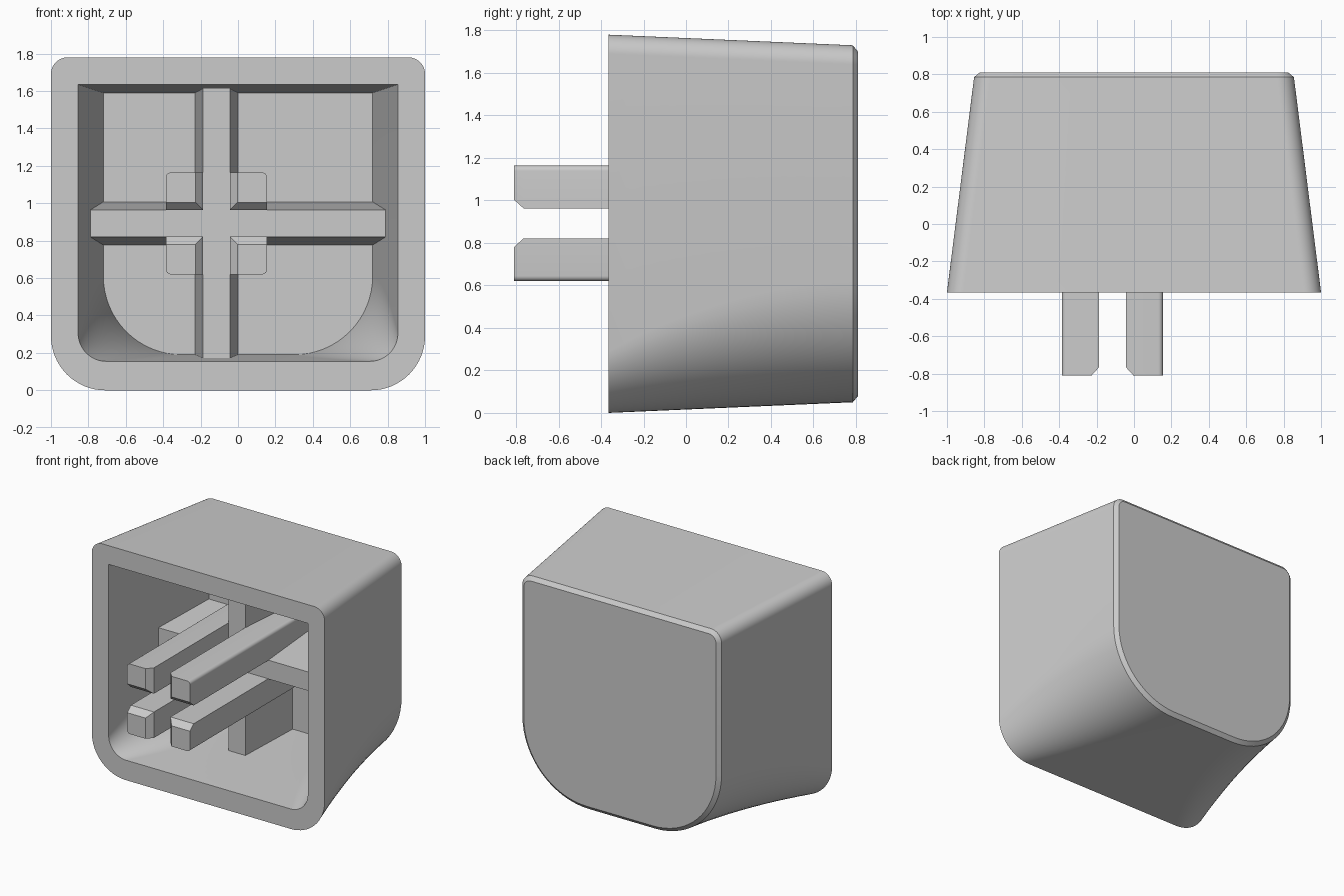
import bpy, bmesh, math

cube = bpy.data.objects.get("Cube")
if cube:
    bpy.data.objects.remove(cube, do_unlink=True)

grey = bpy.data.materials.new("light grey plastic")
grey.use_nodes = True
COLOUR = (0.6, 0.6, 0.6, 1)
grey.diffuse_color = COLOUR
grey.node_tree.nodes["Principled BSDF"].inputs["Base Color"].default_value = COLOUR


def lerp(a, b, t):
    return a + (b - a) * t


def ring(y, x0, x1, z0, z1, radii, n=16):
    """Rounded rectangle at depth y; radii go bottom left, bottom right, top right, top left."""
    corners = [(x0, z0, 1, 1), (x1, z0, -1, 1), (x1, z1, -1, -1), (x0, z1, 1, -1)]
    pts = []
    for k, ((cx, cz, sx, sz), r) in enumerate(zip(corners, radii)):
        for i in range(n + 1):
            a = math.pi * (1 + k / 2 + i / n / 2)
            pts.append((cx + sx * r + r * math.cos(a), y, cz + sz * r + r * math.sin(a)))
    return pts


def loft(name, rings):
    """Skin the rings in order and cap both ends."""
    bm = bmesh.new()
    loops = [[bm.verts.new(p) for p in r] for r in rings]
    for a, b in zip(loops, loops[1:]):
        for i in range(len(a)):
            j = (i + 1) % len(a)
            bm.faces.new((a[i], a[j], b[j], b[i]))
    bm.faces.new(loops[0])
    bm.faces.new(loops[-1])
    bmesh.ops.remove_doubles(bm, verts=bm.verts, dist=1e-5)
    bmesh.ops.recalc_face_normals(bm, faces=bm.faces)
    mesh = bpy.data.meshes.new(name)
    bm.to_mesh(mesh)
    bm.free()
    mesh.materials.append(grey)
    obj = bpy.data.objects.new(name, mesh)
    bpy.context.collection.objects.link(obj)
    bpy.ops.object.select_all(action='DESELECT')
    obj.select_set(True)
    bpy.context.view_layer.objects.active = obj
    bpy.ops.object.shade_smooth_by_angle(angle=math.radians(30))
    return obj


def drafted(y0, y1, half, bottom, top, low_r, top_r, steps=14):
    """Tapering rings whose lower corners open out towards the back."""
    out = []
    for s in range(steps + 1):
        t = s / steps
        r = lerp(*low_r, 1 - (1 - t) ** 2)
        w = lerp(*half, t)
        out.append(ring(lerp(y0, y1, t), -w, w, lerp(*bottom, t), lerp(*top, t),
                        (r, r, top_r, top_r)))
    return out


# Hollow cap: inner cavity from its floor to the rim, then the outside to the chamfered back
FRONT, FLOOR = -0.365, 0.67
inside = drafted(FRONT, FLOOR, (0.855, 0.72), (0.155, 0.19), (1.635, 1.59), (0.15, 0.42), 0)
outside = drafted(FRONT, 0.785, (1, 0.855), (0, 0.05), (1.78, 1.73), (0.29, 0.57), 0.09)
back = ring(0.81, -0.825, 0.825, 0.08, 1.70, (0.54, 0.54, 0.06, 0.06))
loft("cap_shell", inside[::-1] + outside + [back])

# Crossed ribs, widening towards the cavity floor
CX, CZ, RIB = -0.115, 0.892, 0.15
SQUARE = (0, 0, 0, 0)
rib_rings = [(RIB, 0.073), (FLOOR + 0.02, 0.117)]
loft("vertical_rib", [ring(y, CX - w, CX + w, 0.155, 1.625, SQUARE) for y, w in rib_rings])
loft("horizontal_rib", [ring(y, -0.79, 0.79, CZ - w, CZ + w, SQUARE) for y, w in rib_rings])

# Four stem prongs with chamfered inner tips and a softened outer corner
for sx, side in ((-1, "right"), (1, "left")):
    for sz, level in ((-1, "lower"), (1, "upper")):
        rings = []
        for y, gap in ((-0.81, 0.112), (-0.765, 0.071), (FLOOR + 0.02, 0.071)):
            xs = sorted((CX + sx * gap, CX + sx * 0.27))
            zs = sorted((CZ + sz * gap, CZ + sz * 0.272))
            outer = {(-1, -1): 0, (1, -1): 1, (1, 1): 2, (-1, 1): 3}[sx, sz]
            radii = [0.025 if k == outer else 0 for k in range(4)]
            rings.append(ring(y, *xs, *zs, radii, 6))
        loft(f"{level}_{side}_prong", rings)
